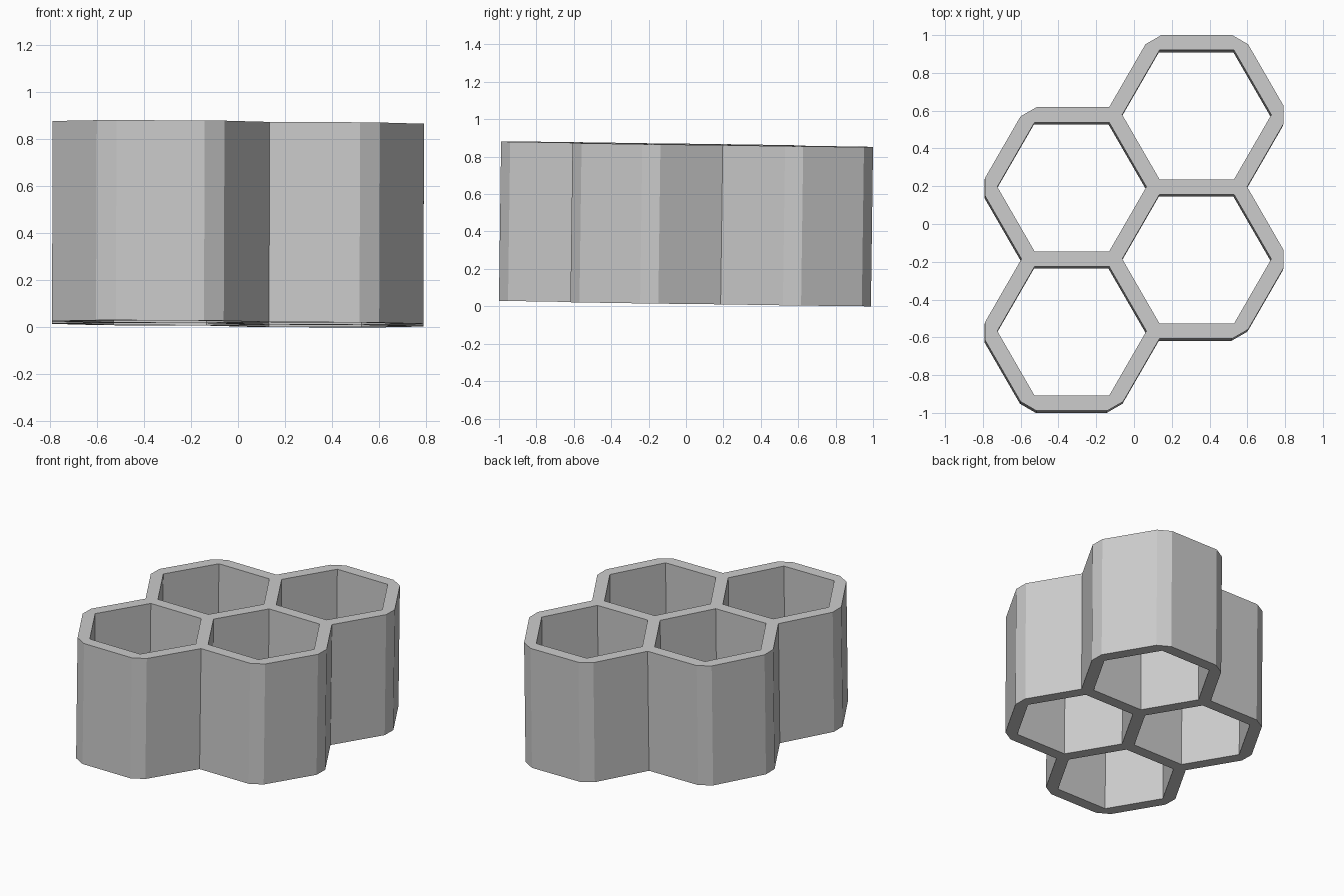
import bpy
from math import radians, sqrt
from mathutils import Vector, Matrix

if "Cube" in bpy.data.objects:
    bpy.data.objects.remove(bpy.data.objects["Cube"])

PITCH, WALL, HEIGHT = 0.7636, 0.08, 0.851
CUT_R = 0.459                                  # centre to blunted outer corner
OUT_R = (PITCH + WALL) / sqrt(3)               # sharp outer corner radius
HOLE_R = (PITCH - WALL) / sqrt(3)
CX = PITCH * sqrt(3) / 4
A, B = Vector((CX, PITCH * 0.75)), Vector((-CX, PITCH * 0.25))
CELLS = [A, B, -B, -A]


def polar(r, deg):
    return Vector((r, 0)) @ Matrix.Rotation(-radians(deg), 2)


def blunt(cell, k):
    """Two points of the chamfered outer corner k."""
    side = polar((OUT_R - CUT_R) * sqrt(3), 60 * k + 90)
    mid = cell + polar(CUT_R, 60 * k)
    return [mid - side, mid + side]


def notch(cell, k, deg):
    """Inward corner where two cells meet."""
    return [cell + polar(PITCH / sqrt(3), 60 * k) + polar(WALL / sqrt(3), deg)]


# Outer outline: one half, then the same half turned by 180 degrees
half = (notch(A, 5, 0) + blunt(A, 0) + blunt(A, 1) + blunt(A, 2)
        + notch(B, 1, 120) + blunt(B, 2) + blunt(B, 3))
loops = [half + [-p for p in half]]

# Hexagonal openings
loops += [[c + polar(HOLE_R, 60 * k) for k in range(6)] for c in CELLS]

# Extruded honeycomb body
curve = bpy.data.curves.new("honeycomb_body", 'CURVE')
curve.dimensions = '2D'
curve.fill_mode = 'BOTH'
curve.extrude = HEIGHT / 2
for pts in loops:
    s = curve.splines.new('POLY')
    s.points.add(len(pts) - 1)
    for sp, p in zip(s.points, pts):
        sp.co = (p.x, p.y, 0, 1)
    s.use_cyclic_u = True
    s.use_smooth = False
body = bpy.data.objects.new("honeycomb_body", curve)
bpy.context.collection.objects.link(body)
bpy.context.view_layer.objects.active = body
body.select_set(True)
bpy.ops.object.convert(target='MESH')
body = bpy.context.object
body.name = "honeycomb_body"

# Slight lean, then rest the lowest point on the ground
mesh = body.data
mesh.transform(Matrix.Rotation(-0.0135, 4, 'X') @ Matrix.Rotation(0.004, 4, 'Y'))
mesh.transform(Matrix.Translation((0, 0, -min(v.co.z for v in mesh.vertices))))
for p in mesh.polygons:
    p.use_smooth = False
